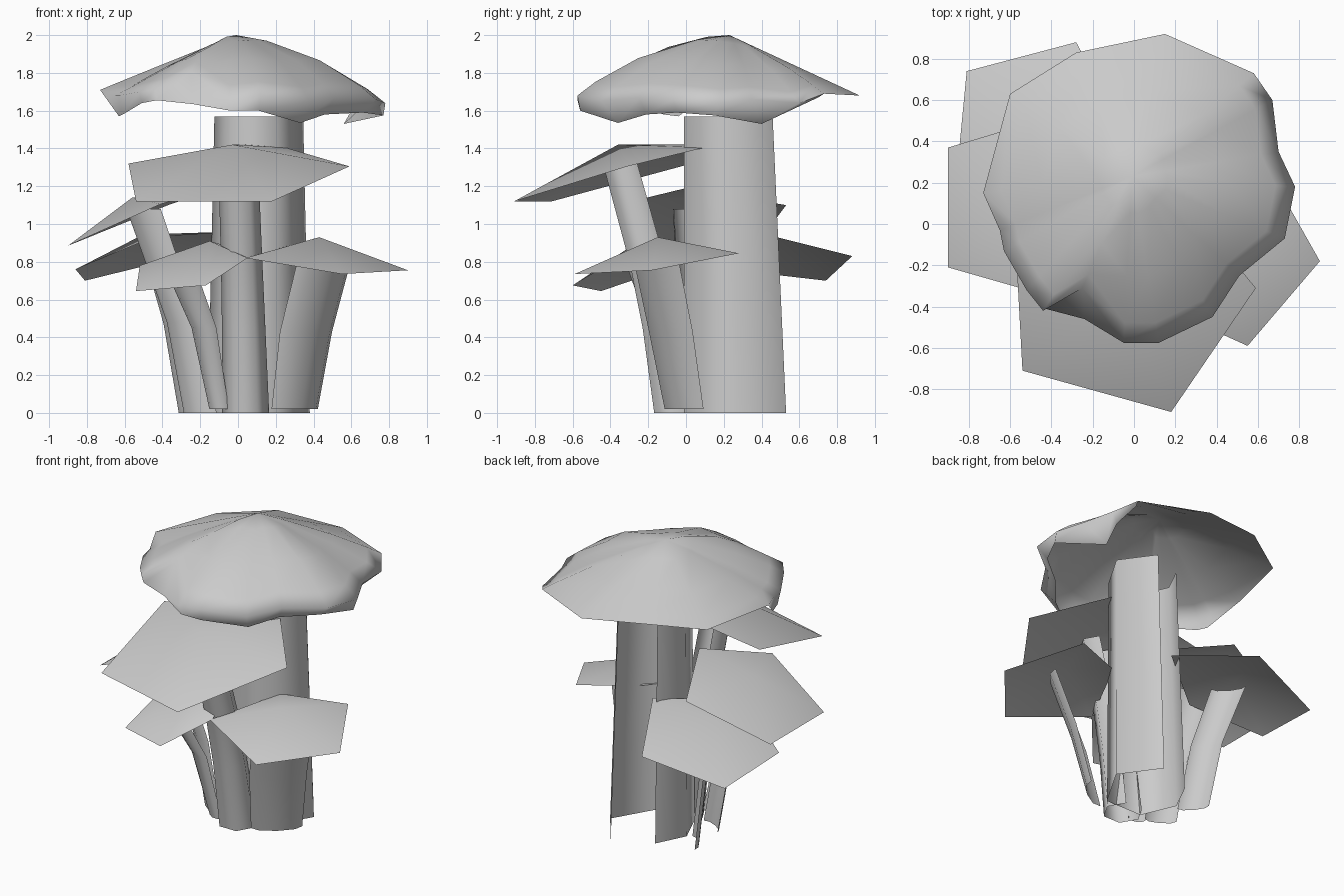
import bpy
import bmesh
import math
from mathutils import Vector

default_cube = bpy.data.objects.get("Cube")
if default_cube:
    bpy.data.objects.remove(default_cube, do_unlink=True)

# One plain grey for the whole cluster
grey = bpy.data.materials.new("mushroom_grey")
grey.use_nodes = True
grey_value = (0.6, 0.6, 0.6, 1)
grey.diffuse_color = grey_value
grey.node_tree.nodes["Principled BSDF"].inputs["Base Color"].default_value = grey_value


def finish(name, builder, smooth_angle):
    """Turn a bmesh into a smooth shaded, named object."""
    bmesh.ops.recalc_face_normals(builder, faces=builder.faces[:])
    mesh = bpy.data.meshes.new(name)
    builder.to_mesh(mesh)
    builder.free()
    mesh.materials.append(grey)
    part = bpy.data.objects.new(name, mesh)
    bpy.context.collection.objects.link(part)
    bpy.ops.object.select_all(action='DESELECT')
    part.select_set(True)
    bpy.context.view_layer.objects.active = part
    bpy.ops.object.shade_smooth_by_angle(angle=math.radians(smooth_angle))


def bridge(builder, lower, upper, closed=True):
    """Join two rows of vertices with quads."""
    count = len(lower)
    for index in range(count if closed else count - 1):
        following = (index + 1) % count
        builder.faces.new((lower[index], lower[following], upper[following], upper[index]))


def open_tube(sides, gap_start):
    """Polygon profile that leaves out one side."""
    angles = [math.radians(gap_start) - math.tau * side / sides for side in range(sides)]
    return [Vector((math.cos(angle), math.sin(angle), 0)) for angle in angles]


def shallow_shell(facing, depth=0.35):
    """Half ellipse profile, bulging towards the facing angle."""
    outward = Vector((math.cos(math.radians(facing)), math.sin(math.radians(facing)), 0))
    across = Vector((-outward.y, outward.x, 0))
    angles = [math.pi * step / 4 for step in range(5)]
    return [across * math.cos(angle) + outward * depth * math.sin(angle) for angle in angles]


def make_stem(name, profile, path):
    """Open sheet: the profile swept along (centre, scale) stations."""
    builder = bmesh.new()
    rows = [[builder.verts.new(Vector(centre) + offset * scale) for offset in profile]
            for centre, scale in path]
    for lower, upper in zip(rows, rows[1:]):
        bridge(builder, lower, upper, closed=False)
    finish(name, builder, 75)


def make_small_cap(name, apex, corners):
    """Thin faceted cap: a fan from its apex to a few rim corners."""
    builder = bmesh.new()
    top = builder.verts.new(apex)
    rim = [builder.verts.new(corner) for corner in corners]
    for index, corner in enumerate(rim):
        builder.faces.new((top, corner, rim[(index + 1) % len(rim)]))
    finish(name, builder, 60)


def make_main_cap(name, apex, rim_points, lip_points, lip_start):
    """Domed cap, fuller at front and right, where the rim curls under."""
    builder = bmesh.new()
    apex = Vector(apex)
    top = builder.verts.new(apex)
    previous = None
    for reach, bulge in ((0.22, 0.045), (0.6, 0.07), (0.88, 0.035), (1, 0)):
        ring = []
        for point in rim_points:
            position = apex.lerp(Vector(point), reach)
            fullness = 0.6 + 0.6 * point[0] - 0.9 * point[1]
            position.z += bulge * max(0, min(1, fullness))
            ring.append(builder.verts.new(position))
        if previous:
            bridge(builder, previous, ring)
        else:
            for index, vertex in enumerate(ring):
                builder.faces.new((top, vertex, ring[(index + 1) % len(ring)]))
        previous = ring
    lip = [builder.verts.new(point) for point in lip_points]
    bridge(builder, previous[lip_start:lip_start + len(lip)], lip, closed=False)
    builder.faces.new((previous[-1], previous[0], lip[-1]))
    finish(name, builder, 120)


# Main stem: an uneven shell, open towards the back left
main_profile = [Vector((x, y, 0)) for x, y in (
    (0.09, 0.28), (0.27, 0.03), (0.1, -0.26), (-0.17, -0.26), (-0.27, -0.03), (-0.17, 0.17))]
make_stem("main_stem", main_profile, [((0.11, 0.25, 0), 1), ((0.11, 0.215, 1.57), 0.87)])

# Smaller stems, each an open sheet bulging outwards
make_stem("front_stem", open_tube(6, 60), [
    ((0.04, -0.06, 0), 0.125), ((0.03, -0.13, 0.45), 0.115),
    ((0.02, -0.2, 0.78), 0.11), ((0, -0.36, 1.36), 0.105)])
make_stem("right_stem", shallow_shell(-50), [
    ((0.3, -0.01, 0.02), 0.16), ((0.36, -0.08, 0.43), 0.18),
    ((0.46, -0.16, 0.82), 0.185)])
make_stem("left_stem", shallow_shell(240), [
    ((-0.2, 0.02, 0), 0.1), ((-0.29, 0.02, 0.48), 0.1),
    ((-0.5, -0.01, 1.08), 0.105)])
make_stem("back_stem", shallow_shell(219), [
    ((-0.25, 0.275, 0), 0.1), ((-0.33, 0.31, 0.47), 0.1),
    ((-0.44, 0.39, 0.88), 0.11)])
make_stem("low_stem", shallow_shell(250, 0.6), [
    ((-0.1, -0.09, 0.02), 0.055), ((-0.18, -0.15, 0.45), 0.07),
    ((-0.3, -0.25, 0.75), 0.085)])

# Small caps around the main stem
make_small_cap("front_cap", (-0.03, -0.36, 1.42), [
    (0.18, -0.91, 1.12), (0.59, -0.31, 1.305), (0.25, 0.1, 1.405),
    (0.05, 0.06, 1.42), (-0.58, 0.03, 1.32), (-0.54, -0.71, 1.12)])
make_small_cap("right_cap", (0.43, -0.15, 0.93), [
    (0.55, -0.59, 0.735), (0.9, -0.18, 0.755), (0.64, 0.28, 0.845),
    (0.25, 0.1, 0.88), (0.04, -0.36, 0.82)])
make_small_cap("left_cap", (-0.56, 0.05, 1.14), [
    (-0.9, -0.21, 0.885), (-0.41, -0.35, 1.105), (-0.1, 0, 1.19),
    (-0.37, 0.53, 1.1), (-0.9, 0.37, 0.885)])
make_small_cap("back_cap", (-0.5, 0.38, 0.945), [
    (-0.86, 0.22, 0.76), (-0.45, 0, 0.93), (0, 0.36, 0.96),
    (-0.28, 0.88, 0.83), (-0.81, 0.74, 0.7)])
make_small_cap("low_cap", (-0.15, -0.25, 0.91), [
    (-0.54, -0.45, 0.645), (-0.17, -0.6, 0.675), (0.05, -0.35, 0.82),
    (-0.05, 0, 0.88), (-0.52, -0.05, 0.78)])

# Large domed cap on top: rim clockwise from the left, then the curled lip
main_rim = [
    (-0.73, 0.15, 1.71), (-0.6, 0.63, 1.69), (-0.28, 0.83, 1.72),
    (0.15, 0.92, 1.68), (0.58, 0.73, 1.69), (0.67, 0.6, 1.64),
    (0.7, 0.35, 1.66), (0.78, 0.18, 1.64), (0.73, -0.07, 1.66),
    (0.51, -0.25, 1.67), (0.38, -0.45, 1.65), (0.12, -0.575, 1.68),
    (-0.05, -0.575, 1.66), (-0.25, -0.31, 1.81), (-0.44, -0.42, 1.71),
    (-0.52, -0.32, 1.7), (-0.63, -0.13, 1.68), (-0.65, -0.03, 1.68)]
main_lip = [
    (0.57, 0.7, 1.67), (0.6, 0.55, 1.6), (0.56, 0.4, 1.53),
    (0.77, 0.15, 1.575), (0.66, -0.05, 1.59), (0.46, -0.21, 1.58),
    (0.33, -0.36, 1.535), (0.11, -0.56, 1.6), (-0.04, -0.56, 1.6),
    (-0.24, -0.46, 1.635), (-0.43, -0.41, 1.655), (-0.51, -0.3, 1.64),
    (-0.61, -0.12, 1.58), (-0.63, -0.04, 1.57)]
make_main_cap("main_cap", (-0.01, 0.23, 2), main_rim, main_lip, 4)
